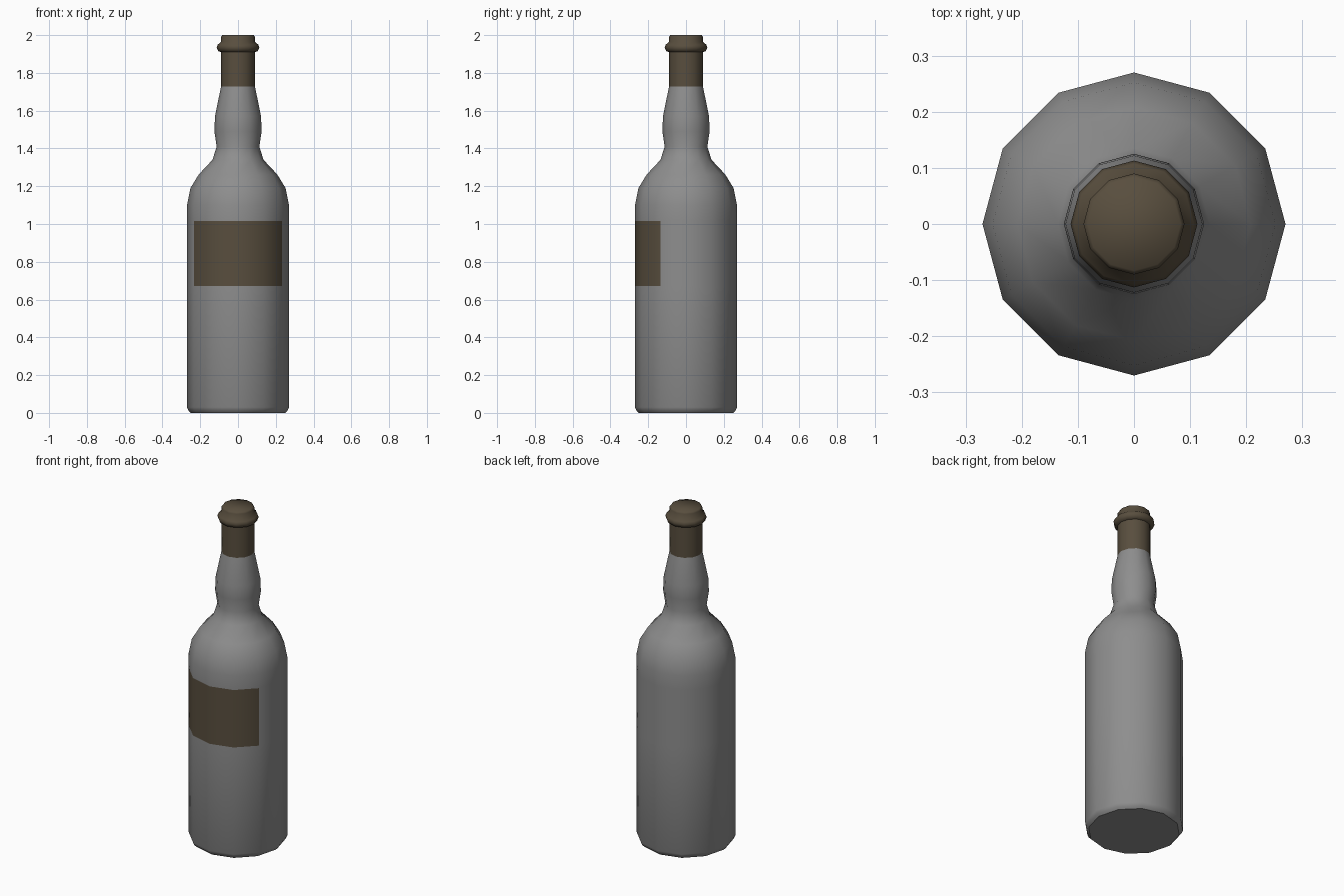
import bpy, bmesh, math

if "Cube" in bpy.data.objects:
    bpy.data.objects.remove(bpy.data.objects["Cube"])

SIDES = 12


def colour(name, rgb):
    mat = bpy.data.materials.new(name)
    mat.diffuse_color = (*rgb, 1)
    mat.use_nodes = True
    mat.node_tree.nodes["Principled BSDF"].inputs["Base Color"].default_value = mat.diffuse_color
    return mat


paper = colour("brown_paper", (0.098, 0.076, 0.048))
grey_glass = colour("grey_glass", (0.27, 0.27, 0.27))


def lathe(name, profile, smooth_angle, cap_bottom=False, cap_top=False):
    """Revolve (radius, z) points around z into a 12-sided smooth shell."""
    bm = bmesh.new()
    rings = []
    for r, z in profile:
        rings.append([bm.verts.new((r * math.cos(math.tau * i / SIDES),
                                    r * math.sin(math.tau * i / SIDES), z))
                      for i in range(SIDES)])
    for a, b in zip(rings, rings[1:]):
        for i in range(SIDES):
            j = (i + 1) % SIDES
            bm.faces.new((a[i], a[j], b[j], b[i]))
    if cap_bottom:
        bm.faces.new(rings[0][::-1])
    if cap_top:
        bm.faces.new(rings[-1])
    mesh = bpy.data.meshes.new(name)
    bm.to_mesh(mesh)
    bm.free()
    obj = bpy.data.objects.new(name, mesh)
    bpy.context.collection.objects.link(obj)
    bpy.ops.object.select_all(action='DESELECT')
    obj.select_set(True)
    bpy.context.view_layer.objects.active = obj
    bpy.ops.object.shade_smooth_by_angle(angle=math.radians(smooth_angle))
    return obj


# Glass: base, straight body, shoulder, waist and bulged neck
LABEL_Z = (0.672, 1.017)
glass = lathe("glass_bottle", [
    (0.25, 0), (0.262, 0.012), (0.27, 0.03), (0.27, LABEL_Z[0]), (0.27, LABEL_Z[1]),
    (0.27, 1.10), (0.252, 1.19), (0.208, 1.262), (0.135, 1.34), (0.113, 1.41),
    (0.125, 1.49), (0.122, 1.57), (0.09, 1.727)], 40, cap_bottom=True)

# Label: the four front panels of the body
glass.data.materials.append(grey_glass)
glass.data.materials.append(paper)
for face in glass.data.polygons:
    c = face.center
    if LABEL_Z[0] < c.z < LABEL_Z[1] and c.y < -0.15:
        face.material_index = 1

# Foil wrap over the neck, lip ring and stopper
foil = lathe("neck_foil", [
    (0.09, 1.727), (0.09, 1.91), (0.105, 1.915), (0.113, 1.935), (0.107, 1.95),
    (0.09, 1.964), (0.09, 1.99), (0.083, 2.0)], 60, cap_top=True)
foil.data.materials.append(paper)
